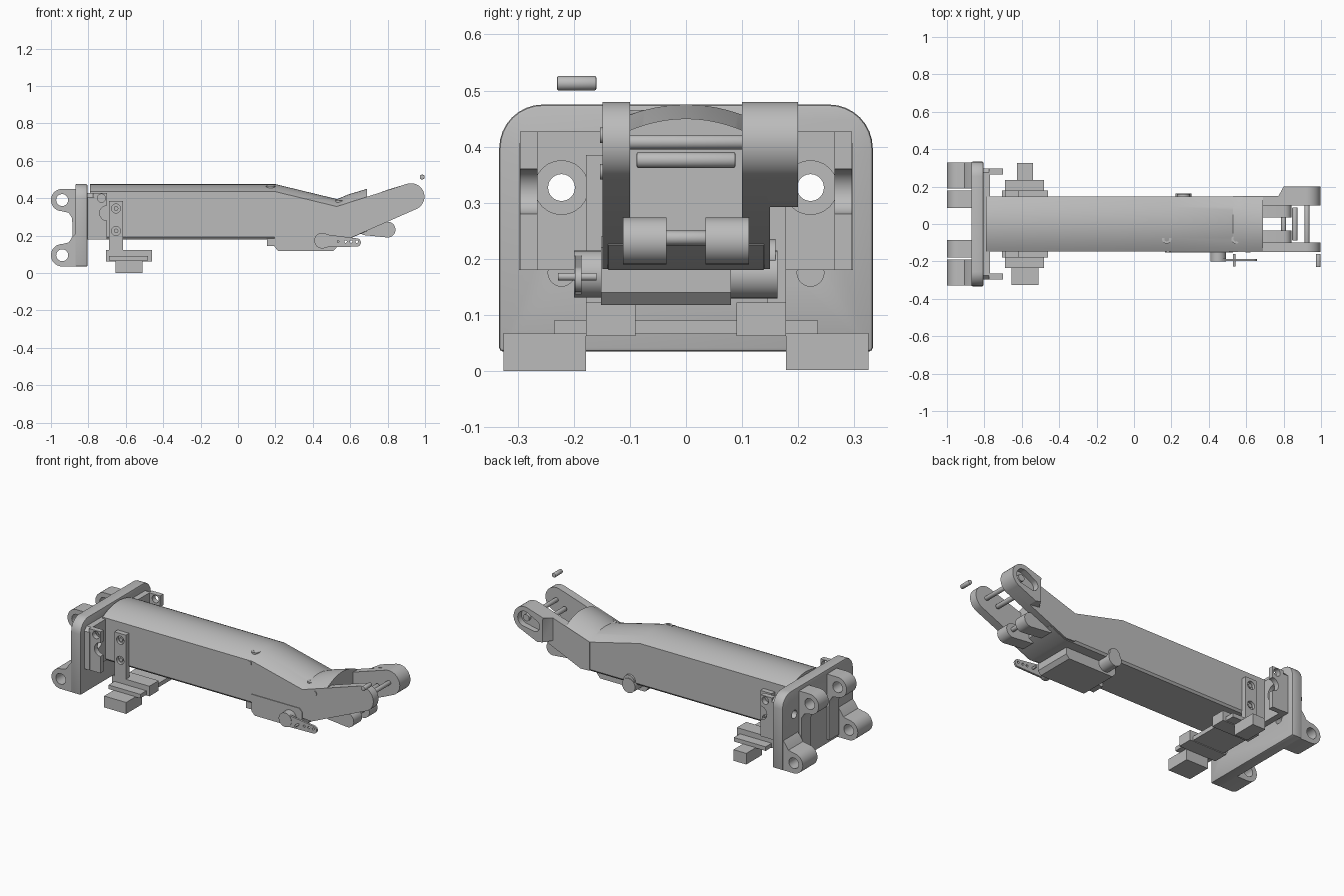
import bpy, bmesh, math
from mathutils import Vector

cube = bpy.data.objects.get("Cube")
if cube:
    bpy.data.objects.remove(cube, do_unlink=True)

grey = bpy.data.materials.new("plain grey")
grey.use_nodes = True
COLOUR = (0.5, 0.5, 0.5, 1)
grey.diffuse_color = COLOUR
grey.node_tree.nodes["Principled BSDF"].inputs["Base Color"].default_value = COLOUR
parts = []


def finish(name, bm):
    bmesh.ops.recalc_face_normals(bm, faces=bm.faces)
    mesh = bpy.data.meshes.new(name)
    bm.to_mesh(mesh)
    bm.free()
    ob = bpy.data.objects.new(name, mesh)
    mesh.materials.append(grey)
    bpy.context.collection.objects.link(ob)
    parts.append(ob)
    return ob


def prism(name, axis, pts, a, b):
    """Extrude a flat outline along an axis; outline is the other two axes in order."""
    bm = bmesh.new()

    def place(p, d):
        return {"x": (d, p[0], p[1]), "y": (p[0], d, p[1]), "z": (p[0], p[1], d)}[axis]
    lo = [bm.verts.new(place(p, a)) for p in pts]
    hi = [bm.verts.new(place(p, b)) for p in pts]
    bm.faces.new(lo)
    bm.faces.new(hi)
    for i in range(len(pts)):
        j = (i + 1) % len(pts)
        bm.faces.new((lo[i], lo[j], hi[j], hi[i]))
    return finish(name, bm)


def arc(c, r, a0, a1, n=16):
    angles = [math.radians(a0 + (a1 - a0) * i / n) for i in range(n + 1)]
    return [(c[0] + r * math.cos(t), c[1] + r * math.sin(t)) for t in angles]


def cyl(name, axis, c, r, a, b):
    return prism(name, axis, arc(c, r, 0, 345, 23), a, b)


def box(name, x0, x1, y0, y1, z0, z1):
    return prism(name, "x", [(y0, z0), (y1, z0), (y1, z1), (y0, z1)], x0, x1)


def bar(name, p, rp, q, rq, a, b):
    """Round-ended bar lying in the xz plane."""
    t = math.degrees(math.atan2(q[1] - p[1], q[0] - p[0]))
    return prism(name, "y", arc(q, rq, t - 90, t + 90) + arc(p, rp, t + 90, t + 270), a, b)


def bake(ob):
    dg = bpy.context.evaluated_depsgraph_get()
    mesh = bpy.data.meshes.new_from_object(ob.evaluated_get(dg))
    ob.modifiers.clear()
    ob.data = mesh


def bevel(ob, width):
    m = ob.modifiers.new("bevel", "BEVEL")
    m.width, m.segments, m.limit_method = width, 2, "ANGLE"
    bake(ob)


def cut(ob, cutters):
    for c in cutters:
        c.hide_render = True
        m = ob.modifiers.new("cut", "BOOLEAN")
        m.operation, m.solver, m.object = "DIFFERENCE", "EXACT", c
        bake(ob)
        parts.remove(c)
        bpy.data.objects.remove(c, do_unlink=True)


# Mounting plate with rounded top corners and four bolt holes
outline = [(-.333, .035), (.333, .035)] + arc((.255, .397), .078, 0, 90, 8) \
    + arc((-.255, .397), .078, 90, 180, 8)
plate = prism("mounting_plate", "x", outline, -.87, -.805)
bevel(plate, .006)
cut(plate, [cyl("cutter", "x", (s * .222, z), .024, -1, -.7) for s in (-1, 1) for z in (.327, .175)])

# Raised panel on the plate, with counterbores
panel_outline = [(-.298, .18), (.298, .18), (.298, .405), (.276, .427), (-.276, .427), (-.298, .405)]
panel = prism("raised_panel", "x", panel_outline, -.806, -.77)
cut(panel, [cyl("cutter", "x", (s * .222, .327), .048, -.795, -.7) for s in (-1, 1)]
    + [cyl("cutter", "x", (s * .222, .327), .024, -.9, -.7) for s in (-1, 1)])

for s, side in ((-1, "right"), (1, "left")):
    # Side ears of the panel
    ear = box("panel_ear_" + side, -.775, -.70, s * .265, s * .296, .18, .427)
    cut(ear, [cyl("cutter", "y", (-.73, .4), .022, s * .2, s * .35),
              cyl("cutter", "y", (-.70, .32), .04, s * .2, s * .35)])
    # Hinge knuckles behind the plate
    upper = prism("upper_knuckle_" + side, "y", [(-.86, .45)] + arc((-.94, .39), .06, 90, 270)
                  + [(-.905, .322), (-.888, .295), (-.885, .26), (-.885, .06), (-.86, .06)],
                  s * .085, s * .178)
    cut(upper, [cyl("cutter", "y", (-.94, .39), .032, 0, s * .4)])
    lower = prism("lower_knuckle_" + side, "y", [(-.86, .22), (-.885, .195), (-.905, .163)]
                  + arc((-.94, .095), .06, 90, 270) + [(-.86, .035)], s * .19, s * .328)
    cut(lower, [cyl("cutter", "y", (-.94, .095), .032, 0, s * .4)])

    # Clamp strips on the tube sides
    strip = box("clamp_strip_" + side, -.69, -.615, s * .145, s * .178, .07, .385)
    cut(strip, [cyl("cutter", "y", (-.652, z), .024, s * .16, s * .2) for z in (.345, .225)])
    for z in (.345, .225):
        cyl("clamp_screw_" + side, "y", (-.652, z), .012, s * .15, s * .172)
    box("clamp_foot_" + side, -.705, -.46, s * .09, s * .178, .062, .122)
    w = (-.655, -.51) if s < 0 else (-.625, -.54)
    box("clamp_end_block_" + side, w[0], w[1], s * .178, s * .325, .002 if s > 0 else 0, .068)

    # Lugs below the fork
    bar("fork_lug_" + side, (.68, .238), .036, (.8, .232), .042, s * .035, s * .112)

box("clamp_cross_plate", -.69, -.48, -.235, .235, .066, .09)

# Main tube: flat sides and an arched top, lofted along x
bm = bmesh.new()
rings = []
for x, floor, side, crown in ((-.79, .18, .435, .475), (.2, .18, .435, .475), (.53, .18, .355, .395),
                              (.59, .18, .374, .42), (.69, .225, .405, .45)):
    ring = [(-.148, floor + .012), (-.138, floor), (.138, floor), (.148, floor + .012)]
    for i in range(17):
        u = 1 - i / 8
        ring.append((.148 * u, side + (crown - side) * (1 - u * u)))
    rings.append([bm.verts.new((x, y, z)) for y, z in ring])
for r0, r1 in zip(rings, rings[1:]):
    for i in range(len(r0)):
        j = (i + 1) % len(r0)
        bm.faces.new((r0[i], r0[j], r1[j], r1[i]))
bm.faces.new(rings[0])
bm.faces.new(rings[-1])
finish("main_tube", bm)

# Fork arms at the free end
tip = arc((.925, .408), .072, -63, 107)
for name, a, b in (("fork_arm_right", -.149, -.1), ("fork_arm_left", .1, .15)):
    prism(name, "y", [(.53, .185), (.59, .182)] + tip + [(.53, .356)], a, b)
boss = prism("fork_boss", "y", [(.77, .30), (.84, .292)] + tip + [(.80, .445), (.77, .434)], .145, .2)
for v in boss.data.vertices:
    if v.co.x < .78 and v.co.y > .17:
        v.co.x += .035
cut(boss, [bar("cutter", (.86, .385), .035, (.925, .408), .045, .165, .25)])
cyl("boss_pivot", "y", (.925, .408), .02, .16, .185)

# Cross pins and the loose pin
for name, x, z, r, a, b in (("cross_pin_outer", .925, .408, .013, -.11, .11),
                            ("cross_pin_inner", .86, .376, .014, -.088, .088),
                            ("lug_pin", .8, .237, .013, -.05, .05),
                            ("loose_pin", .985, .513, .013, -.23, -.16)):
    bevel(cyl(name, "y", (x, z), r, a, b), .003)

# Servo motor under the tube
prism("servo_body", "y", [(.195, .14), (.215, .118), (.51, .118), (.53, .14), (.53, .22), (.51, .24),
                          (.195, .24)], -.152, .08)
cyl("servo_rear_cap", "y", (.265, .172), .043, .07, .163)
cyl("servo_shaft", "y", (.45, .173), .042, -.2, -.145)
box("servo_cable_block", .155, .2, -.145, -.07, .145, .185)
horn = bar("servo_horn", (.45, .173), .036, (.635, .163), .022, -.198, -.186)
cut(horn, [cyl("cutter", "y", (x, .168), .007, -.25, -.1) for x in (.575, .605, .635)])
cyl("horn_screw", "y", (.535, .168), .007, -.228, -.16)

# Small screws on the tube
for x, z in ((.175, .453), (.545, .375)):
    ring = cyl("top_screw", "z", (x, -.08), .025, z - .03, z + .012)
    cut(ring, [cyl("cutter", "z", (x, -.08), .013, z, z + .1)])
cyl("side_nut", "y", (.265, .2), .035, .1, .16)
for x, z in ((.61, .355), (.18, .42)):
    cyl("side_screw", "y", (x, z), .014, -.153, -.12)

# Smooth round faces, keep edges sharp
bpy.ops.object.select_all(action="DESELECT")
for ob in parts:
    ob.select_set(True)
bpy.context.view_layer.objects.active = parts[0]
bpy.ops.object.shade_smooth_by_angle(angle=math.radians(32))
